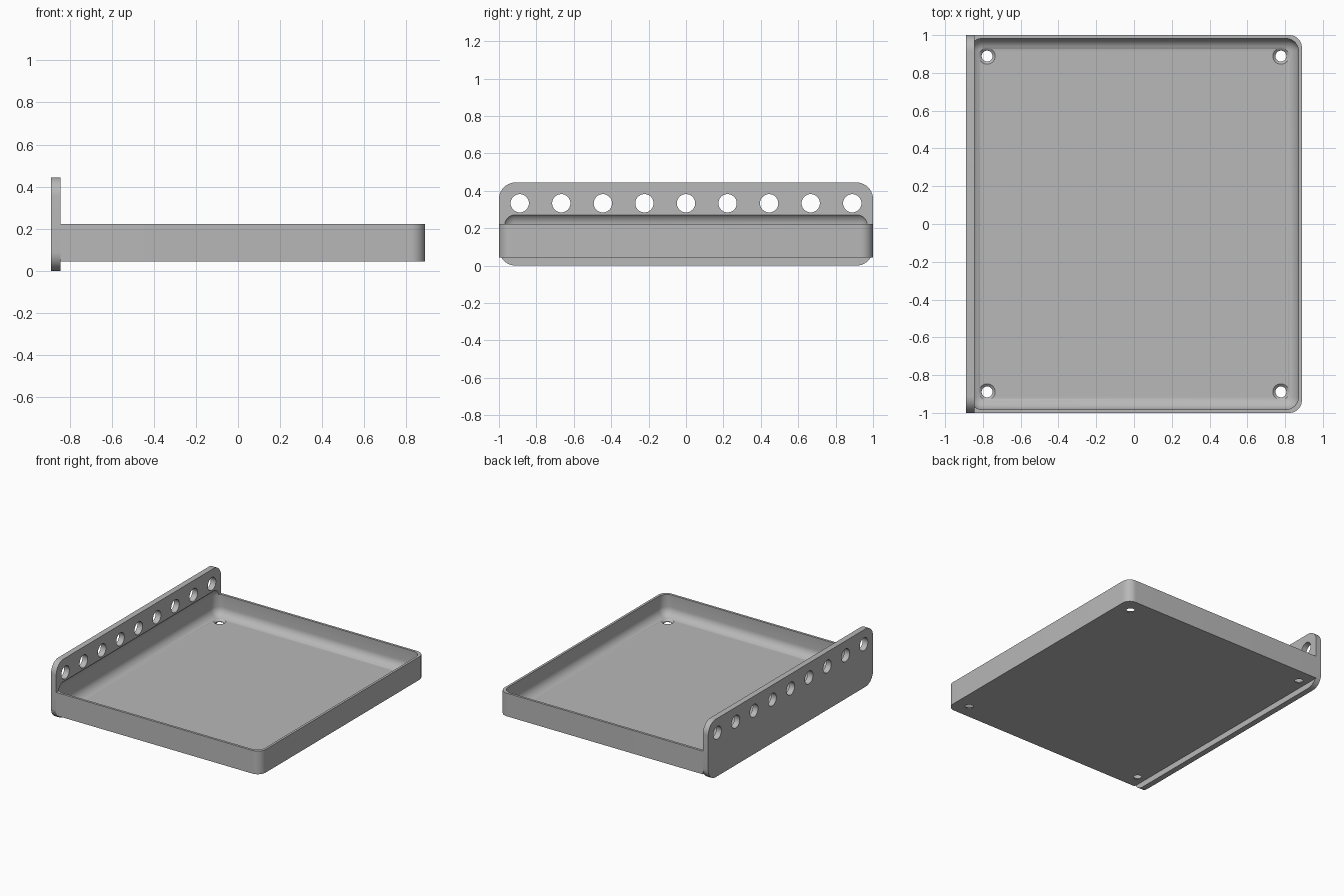
import bpy, bmesh, math
from mathutils import Matrix

if "Cube" in bpy.data.objects:
    bpy.data.objects.remove(bpy.data.objects["Cube"], do_unlink=True)

MM = 2 / 90  # design unit: the part is 90 units long

grey = bpy.data.materials.new("light grey")
grey.use_nodes = True
colour = (0.48, 0.48, 0.48, 1)
grey.diffuse_color = colour
grey.node_tree.nodes["Principled BSDF"].inputs["Base Color"].default_value = colour


def finish(bm, name):
    bmesh.ops.recalc_face_normals(bm, faces=bm.faces)
    mesh = bpy.data.meshes.new(name)
    bm.to_mesh(mesh)
    bm.free()
    obj = bpy.data.objects.new(name, mesh)
    bpy.context.collection.objects.link(obj)
    mesh.materials.append(grey)
    return obj


def rounded_box(name, lo, hi, radius, pick, segments=10):
    """Box between two corners, with the edges chosen by pick(direction, middle) rounded."""
    bm = bmesh.new()
    bmesh.ops.create_cube(bm, size=1)
    for v in bm.verts:
        for i in range(3):
            v.co[i] = (hi[i] if v.co[i] > 0 else lo[i]) * MM
    edges = [e for e in bm.edges
             if pick((e.verts[1].co - e.verts[0].co).normalized(),
                     (e.verts[0].co + e.verts[1].co) / 2)]
    bmesh.ops.bevel(bm, geom=edges, offset=radius * MM, segments=segments,
                    profile=0.5, affect='EDGES')
    return finish(bm, name)


def add_cone(bm, r1, r2, depth, matrix):
    bmesh.ops.create_cone(bm, cap_ends=True, segments=40, radius1=r1 * MM,
                          radius2=r2 * MM, depth=depth * MM, matrix=matrix)


def cut(obj, cutter):
    mod = obj.modifiers.new("cut", 'BOOLEAN')
    mod.operation = 'DIFFERENCE'
    mod.solver = 'EXACT'
    mod.object = cutter
    bpy.context.view_layer.objects.active = obj
    bpy.ops.object.modifier_apply(modifier=mod.name)


# Upright end plate and the tray that butts against it
plate = rounded_box("end_plate", (-40, -45, 0), (-38, 45, 20), 4,
                    lambda d, m: abs(d.x) > 0.9)
tray = rounded_box("tray", (-38, -45, 2), (40, 45, 10), 3,
                   lambda d, m: abs(d.z) > 0.9 and m.x > 0)

# Filleted hollow, which also bites slightly into the plate
hollow = rounded_box("hollow_cutter", (-39.2, -44.2, 2.8), (39.2, 44.2, 12.8), 3,
                     lambda d, m: True)

# Row of round holes through the plate
bm = bmesh.new()
for i in range(-4, 5):
    add_cone(bm, 2.2, 2.2, 6, Matrix.Translation((-39 * MM, i * 10 * MM, 15 * MM))
             @ Matrix.Rotation(math.pi / 2, 4, 'Y'))
row = finish(bm, "row_cutter")

# Countersunk screw holes in the tray corners
drills, sinks = bmesh.new(), bmesh.new()
for x in (-35, 35):
    for y in (-40, 40):
        add_cone(drills, 1.3, 1.3, 4, Matrix.Translation((x * MM, y * MM, 2.5 * MM)))
        add_cone(sinks, 1.2, 2.2, 0.9, Matrix.Translation((x * MM, y * MM, 2.6 * MM)))
drill = finish(drills, "drill_cutter")
sink = finish(sinks, "countersink_cutter")

for part, cutters in ((plate, (hollow, row)), (tray, (hollow, drill, sink))):
    for cutter in cutters:
        cut(part, cutter)

for cutter in (hollow, row, drill, sink):
    bpy.data.objects.remove(cutter, do_unlink=True)

bpy.ops.object.select_all(action='DESELECT')
for part in (plate, tray):
    part.select_set(True)
bpy.context.view_layer.objects.active = tray
bpy.ops.object.shade_smooth_by_angle(angle=math.radians(30))
